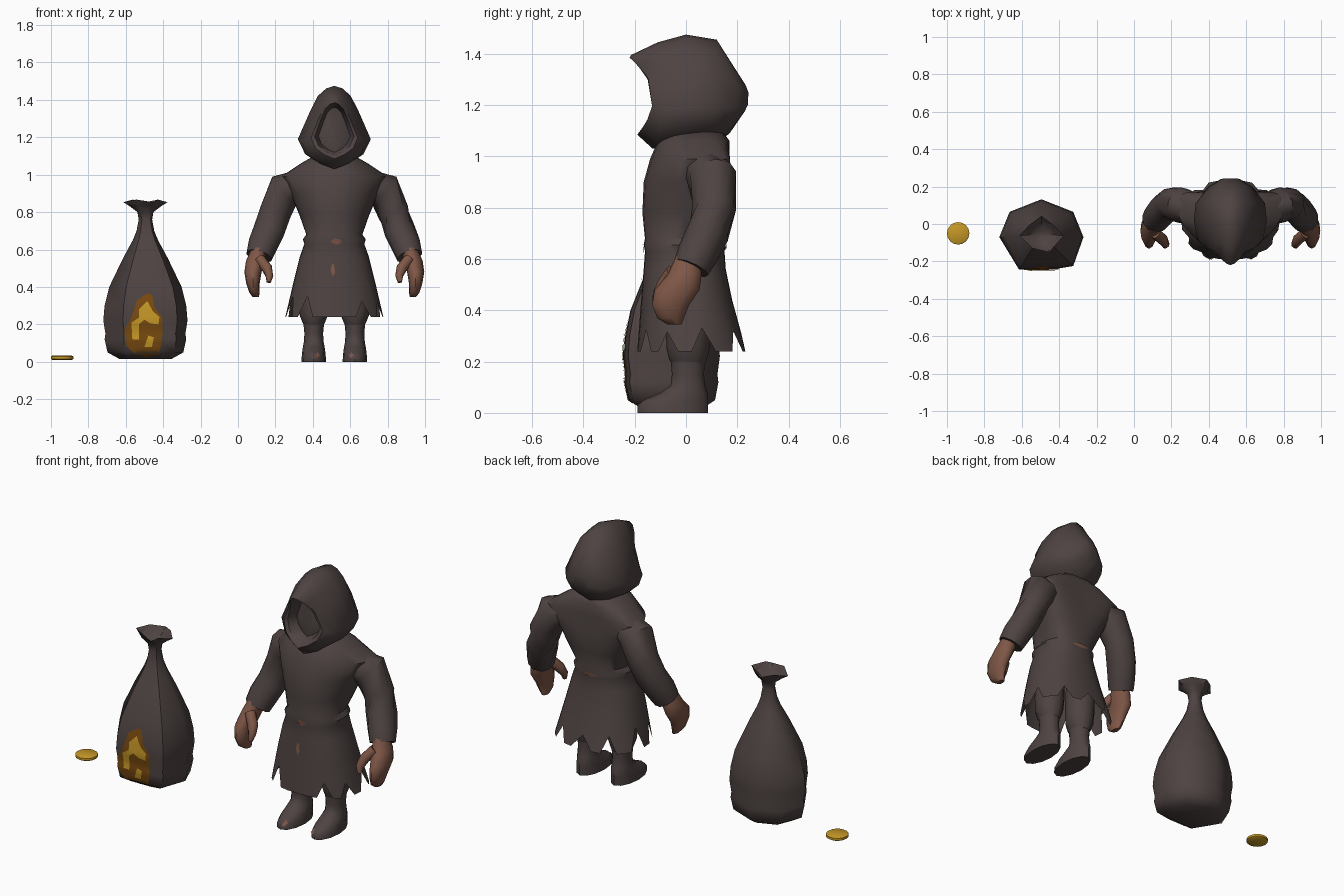
import bpy, bmesh, math, random
from mathutils import Vector
from mathutils.bvhtree import BVHTree

random.seed(4)
if "Cube" in bpy.data.objects:
    bpy.data.objects.remove(bpy.data.objects["Cube"])

FIG_X = 0.515          # centre line of the hooded figure
made = []


def material(name, rgb):
    m = bpy.data.materials.new(name)
    m.use_nodes = True
    m.diffuse_color = (*rgb, 1)
    m.node_tree.nodes["Principled BSDF"].inputs["Base Color"].default_value = (*rgb, 1)
    return m


cloth = material("dark cloth", (0.075, 0.056, 0.054))
skin = material("brown skin", (0.21, 0.095, 0.062))
gold = material("gold", (0.56, 0.31, 0.02))
dark_gold = material("dark gold", (0.19, 0.068, 0.005))


def finish(name, bm, mat, recalc=True):
    if recalc:
        bmesh.ops.recalc_face_normals(bm, faces=bm.faces)
    mesh = bpy.data.meshes.new(name)
    bm.to_mesh(mesh)
    bm.free()
    mesh.materials.append(mat)
    ob = bpy.data.objects.new(name, mesh)
    bpy.context.collection.objects.link(ob)
    made.append(ob)
    return ob


def loft(name, rings, mat, cap_start=True, cap_end=True):
    """Skin a list of closed rings that have equal point counts."""
    bm = bmesh.new()
    vr = [[bm.verts.new(p) for p in r] for r in rings]
    n = len(vr[0])
    for a, b in zip(vr, vr[1:]):
        for i in range(n):
            j = (i + 1) % n
            bm.faces.new((a[i], a[j], b[j], b[i]))
    if cap_start:
        bm.faces.new(vr[0][::-1])
    if cap_end:
        bm.faces.new(vr[-1])
    return finish(name, bm, mat)


def oval(cx, cy, z, rx, ry, n=12, power=1.0):
    pts = []
    for i in range(n):
        a = math.tau * i / n - math.pi / 2
        c, s = math.cos(a), math.sin(a)
        pts.append(Vector((cx + rx * math.copysign(abs(c) ** power, c),
                           cy + ry * math.copysign(abs(s) ** power, s), z)))
    return pts


def tube(name, path, mat, n=10):
    """Round tube through (x, y, z, radius) stations."""
    pts = [Vector(p[:3]) for p in path]
    rings = []
    for i, p in enumerate(path):
        d = pts[min(i + 1, len(pts) - 1)] - pts[max(i - 1, 0)]
        q = d.to_track_quat('Z', 'Y')
        rings.append([pts[i] + q @ v for v in oval(0, 0, 0, p[3], p[3], n)])
    return loft(name, rings, mat)


def plate(name, outline, target, mat, side=-1, lift=0.005):
    """Thin patch laid on the front (side -1) or back (side 1) of a part."""
    mesh = target.data
    tree = BVHTree.FromPolygons([v.co for v in mesh.vertices],
                                [p.vertices for p in mesh.polygons])
    bm = bmesh.new()
    bm.faces.new([bm.verts.new((x, 0, z)) for x, z in outline])
    for axis in (Vector((1, 0, 0)), Vector((0, 0, 1))):
        for k in range(-50, 50):
            if any(abs(v.co.dot(axis) - k * 0.02) < 0.03 for v in bm.verts):
                bmesh.ops.bisect_plane(bm, geom=bm.verts[:] + bm.edges[:] + bm.faces[:],
                                       plane_co=axis * k * 0.02, plane_no=axis)
    missed = []
    for v in bm.verts:
        hit = tree.ray_cast(Vector((v.co.x, side * 2, v.co.z)), Vector((0, -side, 0)))[0]
        if hit:
            v.co.y = hit.y + side * lift
        else:
            missed.append(v)
    bmesh.ops.delete(bm, geom=missed, context='VERTS')
    for f in bm.faces:
        f.normal_update()
        if f.normal.y * side < 0:
            f.normal_flip()
    return finish(name, bm, mat, recalc=False)


# Tunic: (z, half width, front y, back y), shoulders swept backwards
TUNIC = [(1.10, .11, -.07, .14), (1.06, .18, -.11, .17), (.99, .285, -.14, .16),
         (.90, .235, -.165, .18), (.78, .185, -.17, .165), (.68, .15, -.16, .15),
         (.655, .168, -.165, .155), (.63, .16, -.16, .15), (.56, .185, -.165, .155),
         (.44, .215, -.175, .18), (.24, .262, -.19, .235)]
rings = []
for z, w, front, back in TUNIC:
    ring = oval(FIG_X, (front + back) / 2, z, w, (back - front) / 2, 32, 0.85)
    if z > .7:
        for p in ring:
            p.y += 1.1 * (p.x - FIG_X) ** 2
    rings.append(ring)
# Ragged hem: pull single points up into triangular tears
for k in (3, 6, 9, 13, 16, 19, 23, 26, 29):
    rings[-1][k] = rings[-1][k].lerp(rings[-2][k], random.uniform(.35, .62))
tunic = loft("tunic", rings, cloth, True, False)

# Tears in the tunic that show skin
for name, side, cx, cz, w, h in (("waist_tear", -1, .525, .642, .03, .017),
                                 ("belly_tear", -1, .507, .49, .012, .036),
                                 ("back_tear", 1, .515, .645, .055, .012)):
    plate(name, [(FIG_X + cx - .515 - w, cz), (cx - w * .4, cz + h), (cx + w * .6, cz + h * .8),
                 (cx + w, cz - h * .3), (cx, cz - h)], tunic, skin, side)

# Hood: half outline as (height fraction, width fraction)
HALF = [(1, 0), (.97, .22), (.88, .45), (.70, .66), (.36, 1), (.18, .8), (.07, .42), (0, 0)]
OUTLINE = HALF + [(t, -w) for t, w in HALF[-2:0:-1]]


def hood_ring(ytop, ymid, ybot, ztop, zbot, width):
    pts = []
    for t, w in OUTLINE:
        y = ybot * (1 - t) * (1 - 2 * t) + 4 * ymid * t * (1 - t) + ytop * t * (2 * t - 1)
        pts.append(Vector((FIG_X + w * width, y, zbot + t * (ztop - zbot))))
    return pts


loft("hood", [hood_ring(-.09, -.10, -.10, 1.31, 1.15, .04),
              hood_ring(-.10, -.07, -.10, 1.36, 1.12, .085),
              hood_ring(-.22, -.13, -.175, 1.385, 1.105, .105),
              hood_ring(-.215, -.13, -.19, 1.395, 1.085, .125),
              hood_ring(-.11, -.08, -.13, 1.445, 1.03, .175),
              hood_ring(0, .02, 0, 1.475, 1.03, .195),
              hood_ring(.12, .11, .12, 1.455, 1.05, .185),
              hood_ring(.18, .20, .17, 1.36, 1.09, .12),
              hood_ring(.225, .245, .21, 1.29, 1.15, .05)], cloth)

# Arms, hands and legs, mirrored about the figure's centre line
for label, s in (("left", 1), ("right", -1)):
    def fx(x):
        return FIG_X + s * x

    tube(label + "_sleeve", [(fx(x), y, z, r) for x, y, z, r in (
        (.17, .07, .95, .08), (.265, .10, .92, .098), (.315, .11, .80, .086),
        (.35, .085, .70, .084), (.385, .045, .62, .080), (.403, .02, .565, .072))], cloth)

    loft(label + "_hand", [oval(fx(x), y, z, rx, ry) for x, y, z, rx, ry in (
        (.40, .01, .61, .042, .05), (.42, -.005, .54, .052, .066),
        (.435, -.035, .48, .046, .088), (.435, -.06, .42, .036, .072),
        (.427, -.06, .37, .028, .052), (.42, -.045, .345, .016, .028))], skin)
    tube(label + "_thumb", [(fx(x), y, z, r) for x, y, z, r in (
        (.40, -.05, .55, .03), (.36, -.085, .50, .029), (.347, -.11, .46, .022),
        (.35, -.12, .425, .012))], skin, 8)

    loft(label + "_trouser_leg", [oval(fx(.11), y, z, rx, ry) for y, z, rx, ry in (
        (.02, .50, .08, .09), (.01, .32, .082, .088), (.008, .25, .076, .084),
        (.008, .21, .06, .074), (.01, .19, .05, .065))], cloth)
    boot = loft(label + "_boot", [oval(fx(.11), (f + b) / 2, z, w, (b - f) / 2)
                                  for z, w, f, b in (
        (.21, .056, -.06, .075), (.15, .05, -.055, .07), (.105, .053, -.06, .075),
        (.08, .058, -.10, .083), (.05, .062, -.165, .086), (.03, .064, -.19, .086),
        (0, .066, -.19, .085))], cloth)
    tx = fx(.09)
    plate(label + "_toe_tear", [(tx - .014, .03), (tx, .05), (tx + .014, .035), (tx, .02)],
          boot, skin)

# Sack: faceted cross section, scaled by (z, scale)
SECTION = [(0, .187), (.17, .12), (.225, -.015), (.17, -.17),
           (.08, -.185), (-.12, -.188), (-.225, -.015), (-.17, .12)]


def sack_ring(z, scale, wave=0.0):
    ring = []
    for i, (x, y) in enumerate(SECTION):
        k = scale * (1 + wave * (-1) ** i)
        ring.append(Vector((-.495 + x * k, -.055 + y * k, z - wave * .05 * (-1) ** i)))
    return ring


sack = loft("sack", [sack_ring(*p) for p in (
    (.015, .62), (.05, .9), (.12, .97), (.15, .95), (.22, 1), (.30, .97), (.40, .86),
    (.55, .54), (.65, .30), (.70, .21), (.76, .16), (.80, .19), (.835, .36, .05),
    (.86, .46, .14), (.835, .33, .1), (.80, .14))], cloth)

# Torn opening in the sack with coins behind it
plate("sack_hole", [(-.485, .365), (-.54, .33), (-.57, .235), (-.61, .17), (-.60, .09),
                    (-.56, .05), (-.50, .025), (-.42, .04), (-.405, .14), (-.405, .235),
                    (-.445, .29), (-.46, .36)], sack, dark_gold, lift=.004)
plate("coin_glint", [(-.53, .28), (-.485, .325), (-.455, .27), (-.42, .24), (-.425, .2),
                     (-.47, .205), (-.50, .225), (-.53, .2), (-.53, .12), (-.565, .12),
                     (-.57, .21), (-.53, .235)], sack, gold, lift=.008)
plate("small_glint", [(-.50, .08), (-.46, .08), (-.45, .13), (-.48, .14)],
      sack, gold, lift=.008)

# Loose coin
loft("coin", [oval(-.94, -.05, z, r, r, 16) for z, r in (
    (.01, .052), (.015, .06), (.028, .06), (.033, .052))], gold)

# Smooth shading with crisp hard edges
bpy.ops.object.select_all(action='DESELECT')
for ob in made:
    ob.select_set(True)
bpy.context.view_layer.objects.active = made[0]
bpy.ops.object.shade_smooth_by_angle(angle=math.radians(50))
